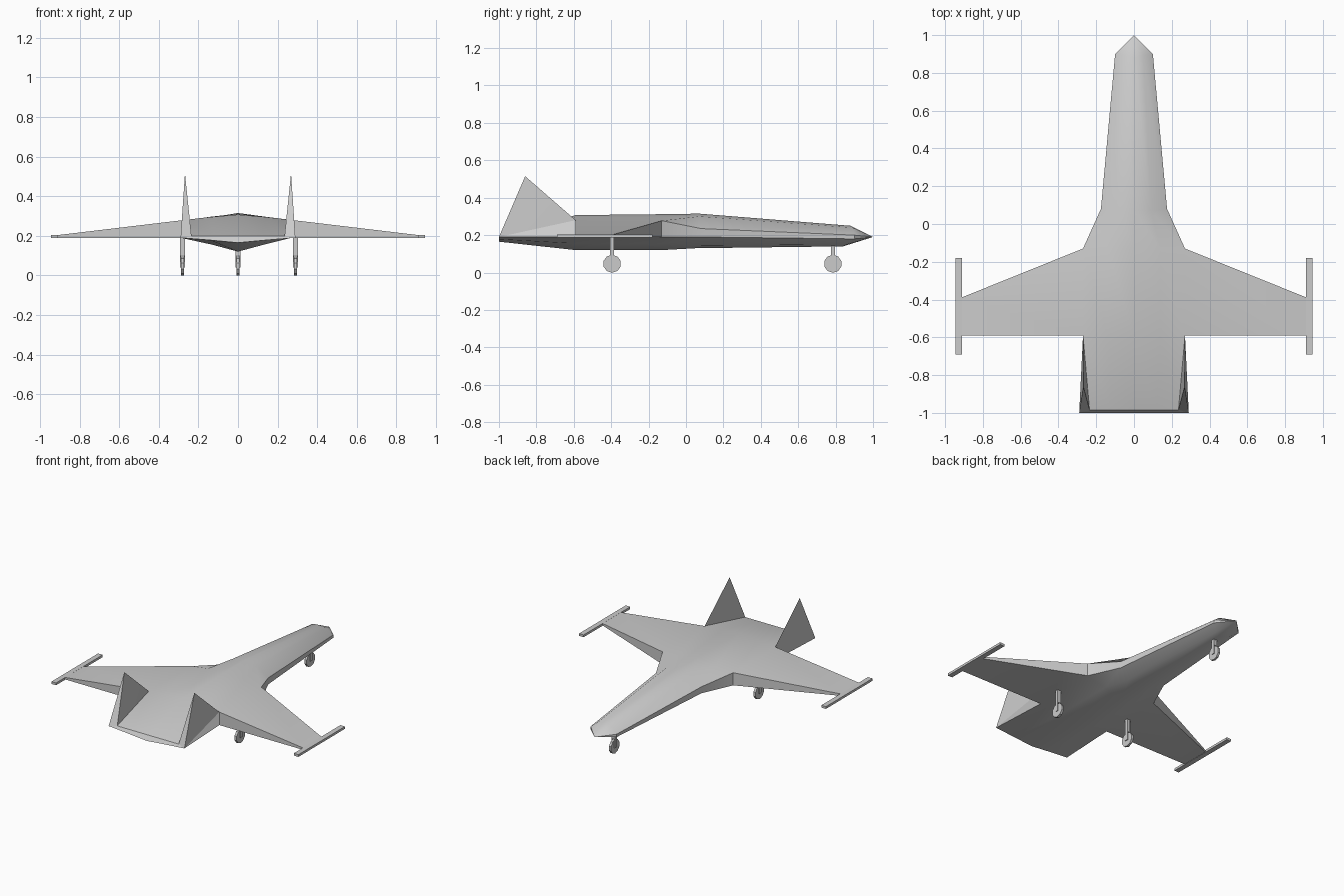
import bpy, bmesh, math
from mathutils import Matrix

if "Cube" in bpy.data.objects:
    bpy.data.objects.remove(bpy.data.objects["Cube"])


def finish(bm, name, angle=35):
    bmesh.ops.recalc_face_normals(bm, faces=bm.faces)
    me = bpy.data.meshes.new(name)
    bm.to_mesh(me)
    bm.free()
    ob = bpy.data.objects.new(name, me)
    bpy.context.collection.objects.link(ob)
    bpy.ops.object.select_all(action='DESELECT')
    ob.select_set(True)
    bpy.context.view_layer.objects.active = ob
    bpy.ops.object.shade_smooth_by_angle(angle=math.radians(angle))
    return ob


def add_box(bm, x, y, z):
    m = Matrix.Translation([(a + b) / 2 for a, b in (x, y, z)]) @ \
        Matrix.Diagonal([b - a for a, b in (x, y, z)] + [1])
    bmesh.ops.create_cube(bm, size=1, matrix=m)


# Fuselage: half sections from top centre round to bottom centre, as (x, y, z)
sections = [
    [(0, .88, .25), (.05, .89, .24), (.10, .90, .20), (.10, .90, .18), (.05, .86, .15), (0, .84, .14)],
    [(0, .07, .315), (.09, .07, .30), (.175, .08, .235), (.175, .08, .19), (.09, .06, .145), (0, .05, .13)],
    [(0, -.13, .312), (.14, -.13, .296), (.27, -.13, .277), (.27, -.13, .19), (.13, -.13, .155), (0, -.13, .12)],
    [(0, -.59, .307), (.14, -.59, .295), (.27, -.59, .28), (.27, -.59, .19), (.13, -.59, .155), (0, -.59, .12)],
    [(0, -.985, .20), (.12, -.985, .20), (.24, -.985, .20), (.29, -1, .19), (.14, -1, .178), (0, -1, .165)],
]
bm = bmesh.new()
rings = []
for half in sections:
    loop = half + [(-x, y, z) for x, y, z in half[-2:0:-1]]
    rings.append([bm.verts.new(p) for p in loop])
n = len(rings[0])
for a, b in zip(rings, rings[1:]):
    for i in range(n):
        j = (i + 1) % n
        bm.faces.new((a[i], a[j], b[j], b[i]))
tip = bm.verts.new((0, 1, .19))
for i in range(n):
    bm.faces.new((tip, rings[0][i], rings[0][(i + 1) % n]))
bm.faces.new(rings[-1])

# Wings: pull the flat body sides outward to the thin tips
sides = [f for f in bm.faces if all(abs(abs(v.co.x) - .27) < .001 for v in f.verts)]
for f in bmesh.ops.extrude_discrete_faces(bm, faces=sides)['faces']:
    for v in f.verts:
        v.co = (math.copysign(.915, v.co.x),
                -.39 if v.co.y > -.3 else -.59,
                .203 if v.co.z > .23 else .19)
finish(bm, "body_and_wings")

# Fins and wing tip rails, one per side
for side, s in (("right", 1), ("left", -1)):
    bm = bmesh.new()
    pts = [(.27, -.59, .28), (.29, -1, .19), (.235, -.985, .198), (.268, -.86, .515), (.27, -.59, .19)]
    front, outer, inner, apex, low = [bm.verts.new((s * x, y, z)) for x, y, z in pts]
    for f in ((front, outer, apex), (outer, inner, apex), (inner, front, apex),
              (front, low, outer), (low, inner, outer), (front, inner, low)):
        bm.faces.new(f)
    finish(bm, side + "_fin")
    bm = bmesh.new()
    add_box(bm, sorted((s * .91, s * .945)), (-.69, -.18), (.188, .204))
    finish(bm, side + "_tip_rail")

# Landing gear: a ten-sided wheel in a two-legged fork
for name, x, y, top in (("nose", 0, .785, .16), ("left", -.28, -.395, .2), ("right", .29, -.395, .2)):
    bm = bmesh.new()
    m = Matrix.Translation((x, y, .047)) @ Matrix.Rotation(math.pi / 2, 4, 'Y') \
        @ Matrix.Rotation(math.pi / 10, 4, 'Z')
    bmesh.ops.create_cone(bm, cap_ends=True, segments=10, radius1=.048, radius2=.048,
                          depth=.016, matrix=m)
    finish(bm, name + "_wheel", 30)
    bm = bmesh.new()
    for s in (-1, 1):
        add_box(bm, (x + s * .0105 - .0025, x + s * .0105 + .0025), (y - .011, y + .011), (.04, top))
    add_box(bm, (x - .009, x + .009), (y - .01, y + .01), (.1, top))
    finish(bm, name + "_gear_fork", 30)
